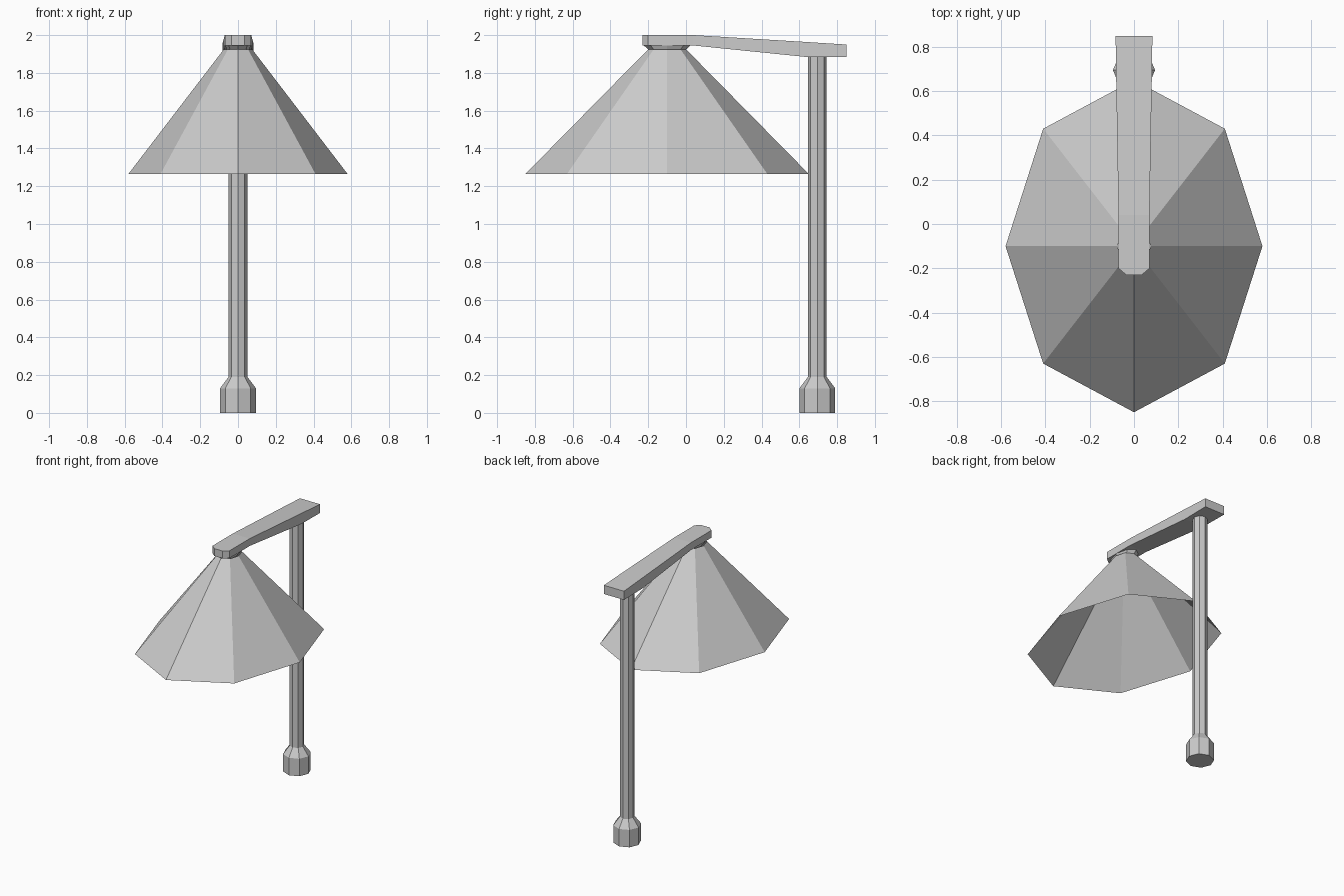
import bpy, bmesh, math

if "Cube" in bpy.data.objects:
    bpy.data.objects.remove(bpy.data.objects["Cube"])


def loft(name, rings, cap_start=True, cap_end=True):
    """Skin a list of equal-length point rings, optionally capping the ends."""
    bm = bmesh.new()
    loops = [[bm.verts.new(p) for p in ring] for ring in rings]
    n = len(loops[0])
    for a, b in zip(loops, loops[1:]):
        for i in range(n):
            j = (i + 1) % n
            bm.faces.new((a[i], a[j], b[j], b[i]))
    if cap_start:
        bm.faces.new(loops[0][::-1])
    if cap_end:
        bm.faces.new(loops[-1])
    if cap_start and cap_end:
        bmesh.ops.recalc_face_normals(bm, faces=bm.faces[:])
    mesh = bpy.data.meshes.new(name)
    bm.to_mesh(mesh)
    bm.free()
    obj = bpy.data.objects.new(name, mesh)
    bpy.context.collection.objects.link(obj)
    return obj


def octagon(cy, rx, ry, z):
    """Eight-sided ring with corners on the axes."""
    return [(rx * math.cos(k * math.pi / 4), cy + ry * math.sin(k * math.pi / 4), z)
            for k in range(8)]


def section(y, w, z0, z1):
    """Rectangular arm cross-section."""
    return [(-w, y, z0), (w, y, z0), (w, y, z1), (-w, y, z1)]


# Foot and post in one turned profile
POST_Y = 0.695
loft("post", [octagon(POST_Y, r, r, z) for r, z in
              [(0.095, 0), (0.095, 0.13), (0.05, 0.19), (0.05, 1.89)]])

# Arm reaching forward from the post, with a chamfered nose
loft("arm", [section(*s) for s in [
    (-0.23, 0.035, 1.945, 2.0),
    (-0.20, 0.07, 1.945, 2.0),
    (0.04, 0.07, 1.945, 2.0),
    (0.63, 0.08, 1.885, 1.964),
    (0.85, 0.083, 1.885, 1.95)]])

# Collar joining the arm to the shade
SHADE_Y = -0.1
loft("collar", [octagon(SHADE_Y, 0.055, 0.09, 1.915),
                octagon(SHADE_Y, 0.07, 0.125, 1.947)])

# Open, thin lamp shade
loft("shade", [octagon(SHADE_Y, 0.58, 0.75, 1.265),
               octagon(SHADE_Y, 0.075, 0.10, 1.925)], False, False)
